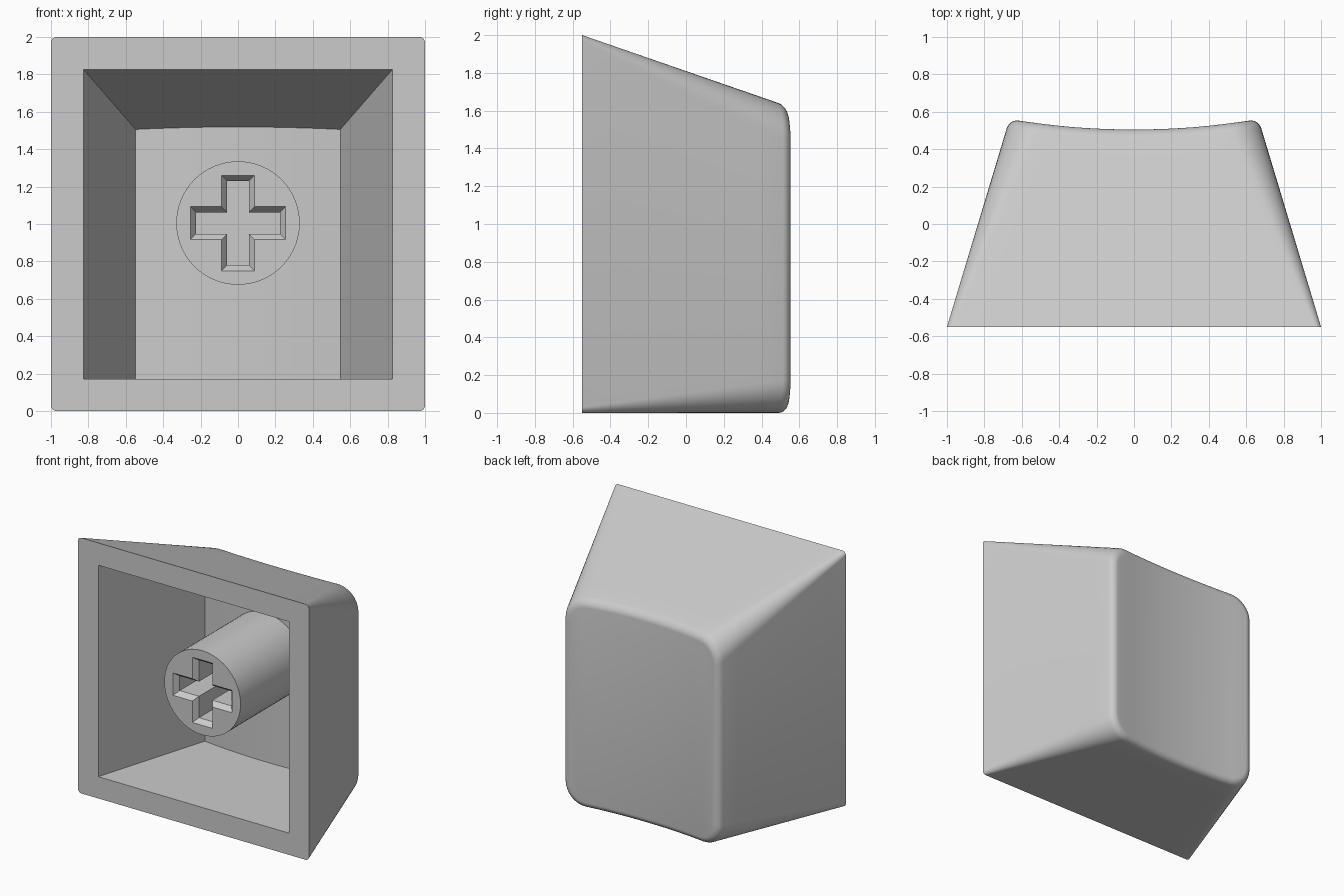
import bpy, bmesh, math
from mathutils import Matrix

if "Cube" in bpy.data.objects:
    bpy.data.objects.remove(bpy.data.objects["Cube"])

BACK, FACE = -0.55, 0.505      # open rim plane and lowest point of the dished face
FILLET = 0.05
ARC, EDGE = 8, 12              # corner segments, straight edge segments

plastic = bpy.data.materials.new("grey_plastic")
plastic.diffuse_color = (0.6, 0.6, 0.6, 1)
plastic.use_nodes = True
plastic.node_tree.nodes["Principled BSDF"].inputs["Base Color"].default_value = plastic.diffuse_color


def finish(name, bm):
    bmesh.ops.remove_doubles(bm, verts=bm.verts[:], dist=1e-5)
    bmesh.ops.recalc_face_normals(bm, faces=bm.faces[:])
    mesh = bpy.data.meshes.new(name)
    bm.to_mesh(mesh)
    bm.free()
    mesh.materials.append(plastic)
    obj = bpy.data.objects.new(name, mesh)
    bpy.context.collection.objects.link(obj)
    return obj


def smooth(obj):
    bpy.ops.object.select_all(action='DESELECT')
    obj.select_set(True)
    bpy.context.view_layer.objects.active = obj
    bpy.ops.object.shade_smooth_by_angle(angle=math.radians(30))


def chains(w, z0, z1, r):
    """Rounded rectangle as matching upper and lower chains, right to left."""
    half = [(w - r + r * math.cos(a), r * (1 - math.sin(a)))
            for a in (math.pi / 2 * i / ARC for i in range(ARC + 1))]
    flat = [((w - r) * (1 - 2 * i / EDGE), 0) for i in range(1, EDGE)]
    row = half + flat + [(-x, d) for x, d in reversed(half)]
    return [(x, z1 - d) for x, d in row], [(x, z0 + d) for x, d in row]


def outer(y, inset=0.0):
    t = y - BACK
    r = 0.03 + 0.135 * t
    return chains(1 - 0.301 * t - inset, inset, 2 - 0.346 * t - inset, r - inset)


def cavity(y):
    t = y - BACK
    return chains(0.825 - 0.301 * t, 0.17, 1.825 - 0.346 * t, 0)


def ring(bm, section, y, dish):
    """Section at depth y, bent along the cylindrical dish."""
    rows = []
    for side in (0, 1):
        row = []
        for i, (x, z) in enumerate(section(y)[side]):
            yy = y + dish * 0.12 * x * x
            px, pz = section(yy)[side][i]
            row.append(bm.verts.new((px, yy, pz)))
        rows.append(row)
    return rows


# Cap shell: dished face, filleted edge, tapered walls, rim and hollow
bm = bmesh.new()
rings = []
for k in range(6, 0, -1):
    a = math.pi / 2 * k / 6
    inset = FILLET * (1 - math.cos(a))
    rings.append(ring(bm, lambda y, d=inset: outer(y, d),
                      FACE - FILLET * (1 - math.sin(a)), 1))
for k in range(8, -1, -1):
    t = k / 8
    rings.append(ring(bm, outer, BACK + t * (FACE - FILLET - BACK), t))
rings.append(ring(bm, cavity, BACK, 0))
rings.append(ring(bm, cavity, 0.335, 1))
for a, b in zip(rings, rings[1:]):
    la, lb = a[0] + a[1][::-1], b[0] + b[1][::-1]
    for i in range(len(la)):
        j = (i + 1) % len(la)
        bm.faces.new((la[i], la[j], lb[j], lb[i]))
for up, low in (rings[0], rings[-1]):
    for i in range(len(up) - 1):
        bm.faces.new((up[i], up[i + 1], low[i + 1], low[i]))
smooth(finish("cap_shell", bm))

# Stem: round post reaching into the shell
bm = bmesh.new()
front, end = -0.44, 0.40
bmesh.ops.create_cone(bm, cap_ends=True, segments=64, radius1=0.33, radius2=0.33,
                      depth=end - front,
                      matrix=Matrix.Translation((0, (front + end) / 2, 1.005))
                      @ Matrix.Rotation(math.pi / 2, 4, 'X'))
stem = finish("stem", bm)

# Cross socket with a chamfered mouth, cut from the stem
bm = bmesh.new()
loops = []
for y, d in ((front - 0.04, -0.03), (front + 0.04, 0.03), (front + 0.6, 0.03)):
    a, b = 0.0875 - d, 0.255 - d
    quarter = [(b, -a), (b, a), (a, a)]
    pts = []
    for q in range(4):
        c, s = round(math.cos(q * math.pi / 2)), round(math.sin(q * math.pi / 2))
        pts += [(c * x - s * z, s * x + c * z) for x, z in quarter]
    loops.append([bm.verts.new((x, y, z + 1.005)) for x, z in pts])
for a, b in zip(loops, loops[1:]):
    for i in range(12):
        j = (i + 1) % 12
        bm.faces.new((a[i], a[j], b[j], b[i]))
bm.faces.new(loops[0])
bm.faces.new(loops[-1])
cutter = finish("socket_cutter", bm)
cutter.hide_render = True

cut = stem.modifiers.new("socket", 'BOOLEAN')
cut.operation = 'DIFFERENCE'
cut.solver = 'EXACT'
cut.object = cutter
bpy.ops.object.select_all(action='DESELECT')
stem.select_set(True)
bpy.context.view_layer.objects.active = stem
bpy.ops.object.modifier_apply(modifier=cut.name)
bpy.data.objects.remove(cutter)
smooth(stem)
